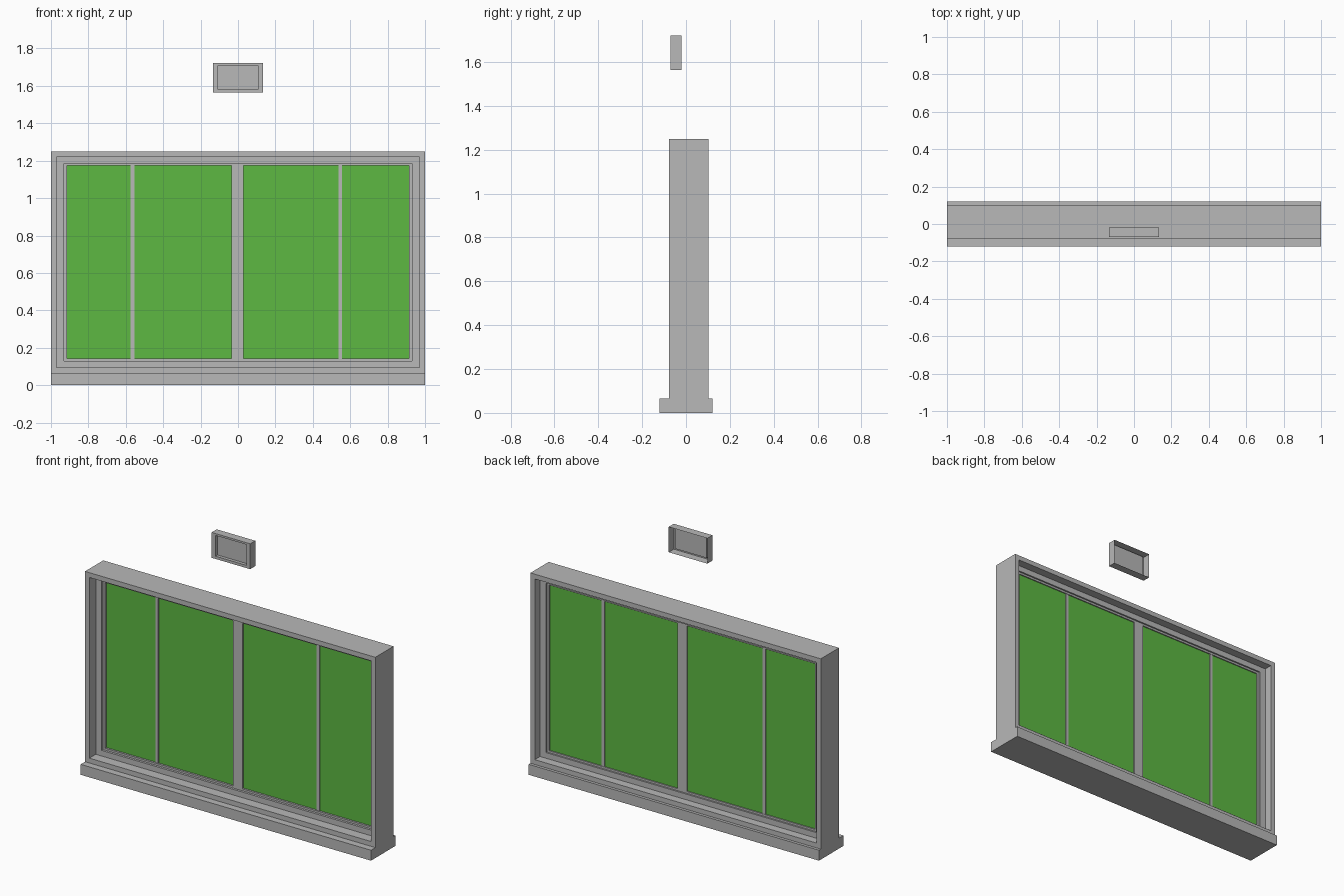
import bpy
import bmesh

cube = bpy.data.objects.get("Cube")
if cube:
    bpy.data.objects.remove(cube, do_unlink=True)


def make_material(name, rgb):
    mat = bpy.data.materials.new(name)
    mat.use_nodes = True
    color = (*rgb, 1.0)
    mat.diffuse_color = color
    mat.node_tree.nodes["Principled BSDF"].inputs["Base Color"].default_value = color
    return mat


GREY = make_material("frame grey", (0.479, 0.479, 0.479))
GREEN = make_material("pane green", (0.109, 0.479, 0.054))


def finish(name, bm, mat):
    mesh = bpy.data.meshes.new(name)
    bm.to_mesh(mesh)
    bm.free()
    mesh.materials.append(mat)
    obj = bpy.data.objects.new(name, mesh)
    bpy.context.collection.objects.link(obj)
    return obj


def box(name, x, y, z, mat=GREY):
    """Box from (low, high) ranges on each axis."""
    bm = bmesh.new()
    bmesh.ops.create_cube(bm, size=1)
    for v in bm.verts:
        for axis, (low, high) in enumerate((x, y, z)):
            v.co[axis] = high if v.co[axis] > 0 else low
    return finish(name, bm, mat)


def skin(name, loops, closed):
    """Join upright rectangles (half width, low z, high z, y) in sequence.
    A closed skin returns to the first loop, an open one ends in a panel."""
    bm = bmesh.new()
    rings = [[bm.verts.new(p) for p in
              ((-w, y, lo), (w, y, lo), (w, y, hi), (-w, y, hi))]
             for w, lo, hi, y in loops]
    pairs = list(zip(rings, rings[1:]))
    if closed:
        pairs.append((rings[-1], rings[0]))
    else:
        bm.faces.new(rings[-1])
    for a, b in pairs:
        for i in range(4):
            j = (i + 1) % 4
            bm.faces.new((a[i], a[j], b[j], b[i]))
    return finish(name, bm, GREY)


# Sill under the window
box("sill", (-1, 1), (-0.12, 0.12), (0, 0.065))

# Three nested frames stepping in towards the panes
outlines = [(1.0, 0.065, 1.25), (0.97, 0.095, 1.22),
            (0.93, 0.13, 1.185), (0.915, 0.142, 1.173)]
depths = [(-0.077, 0.102), (-0.014, 0.05), (0.0, 0.04)]
names = ["outer_frame", "track_frame", "sash_frame"]
for name, out, inn, (front, back) in zip(names, outlines, outlines[1:], depths):
    skin(name, [(*out, front), (*inn, front), (*inn, back), (*out, back)], True)

# Coloured panes, one sheet split by the bars
width, low, high = outlines[-1]
box("panes", (-width, width), (0.012, 0.033), (low, high), GREEN)

# Wide meeting stile and two slim bars
box("meeting_stile", (-0.034, 0.03), (0.0, 0.04), (low, high))
for side, centre in (("right", -0.564), ("left", 0.546)):
    box(side + "_bar", (centre - 0.01, centre + 0.01), (0.006, 0.038), (low, high))

# Small open-backed vent cover above, with a recessed front panel
skin("vent_cover", [(0.133, 1.564, 1.722, -0.02), (0.133, 1.564, 1.722, -0.07),
                    (0.107, 1.581, 1.71, -0.07), (0.107, 1.581, 1.71, -0.05)], False)
